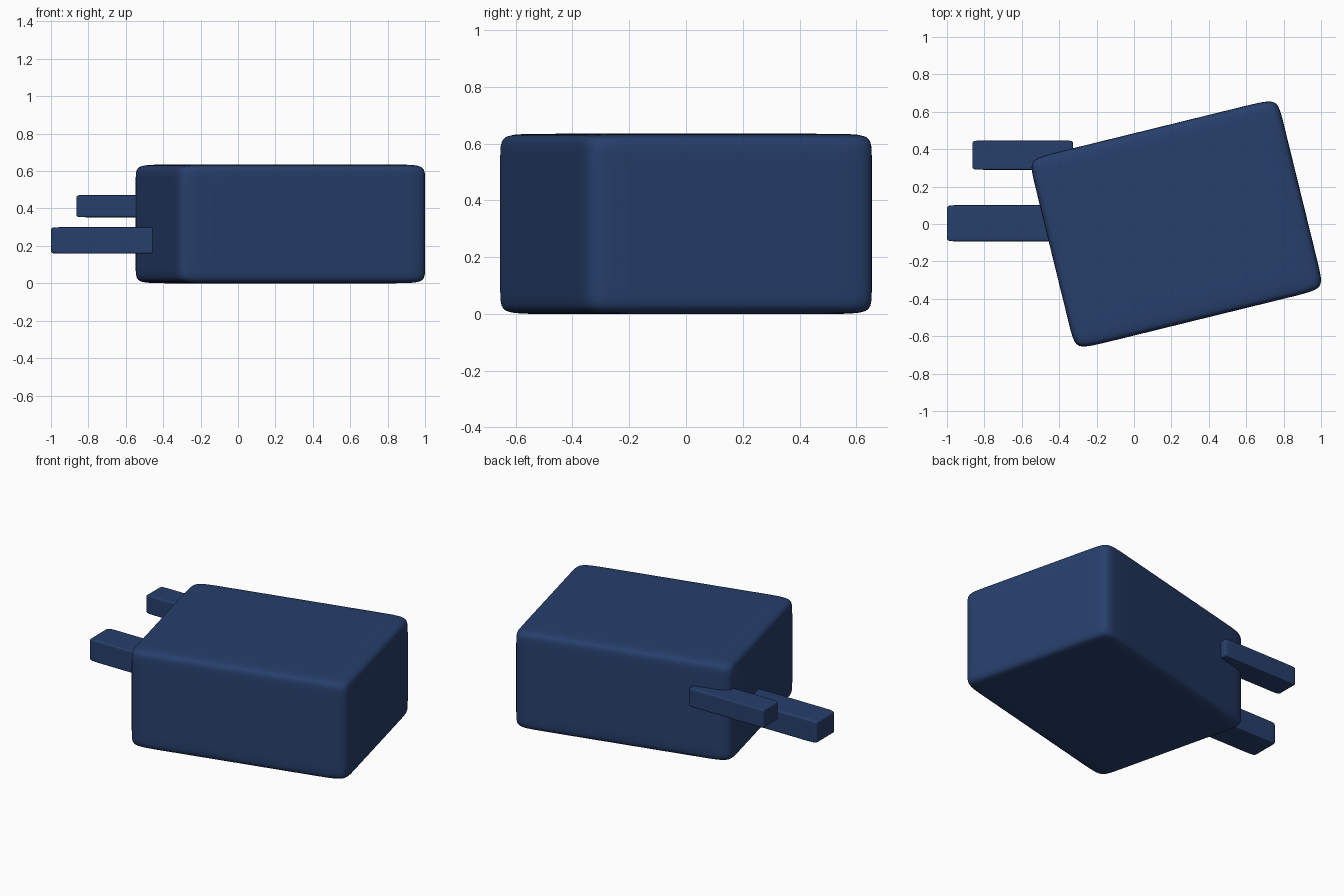
import bpy, bmesh, math

if "Cube" in bpy.data.objects:
    bpy.data.objects.remove(bpy.data.objects["Cube"])

navy = bpy.data.materials.new("navy")
navy.diffuse_color = (0.02, 0.05, 0.15, 1)
navy.use_nodes = True
navy.node_tree.nodes["Principled BSDF"].inputs["Base Color"].default_value = navy.diffuse_color


def soft_box(name, lo, hi, angle=0.0, half=None, n=20):
    """Superellipsoid block: slightly domed faces, softly rounded edges."""
    centre = [(a + b) / 2 for a, b in zip(lo, hi)]
    half = half or [(b - a) / 2 for a, b in zip(lo, hi)]
    bm = bmesh.new()
    bmesh.ops.create_cube(bm, size=2)
    bmesh.ops.subdivide_edges(bm, edges=bm.edges[:], cuts=23, use_grid_fill=True)
    for v in bm.verts:
        # crowd the grid towards the edges, then pull onto the rounded surface
        p = [math.sin(math.pi / 2 * max(-1, min(1, c))) for c in v.co]
        k = sum(abs(c) ** n for c in p) ** (-1 / n)
        v.co = [c * k * h for c, h in zip(p, half)]
    for f in bm.faces:
        f.smooth = True
    bmesh.ops.recalc_face_normals(bm, faces=bm.faces[:])
    me = bpy.data.meshes.new(name)
    bm.to_mesh(me)
    bm.free()
    me.materials.append(navy)
    ob = bpy.data.objects.new(name, me)
    ob.location = centre
    ob.rotation_euler.z = angle
    bpy.context.collection.objects.link(ob)
    return ob


# Main block, turned about the vertical axis
soft_box("body", (-0.547, -0.656, 0), (1.0, 0.656, 0.635),
         math.radians(13.8), (0.685, 0.525, 0.3175))

# Two prongs sticking out of the left side
soft_box("lower_prong", (-1.0, -0.093, 0.158), (-0.3, 0.101, 0.300))
soft_box("upper_prong", (-0.863, 0.290, 0.353), (-0.325, 0.446, 0.472))
